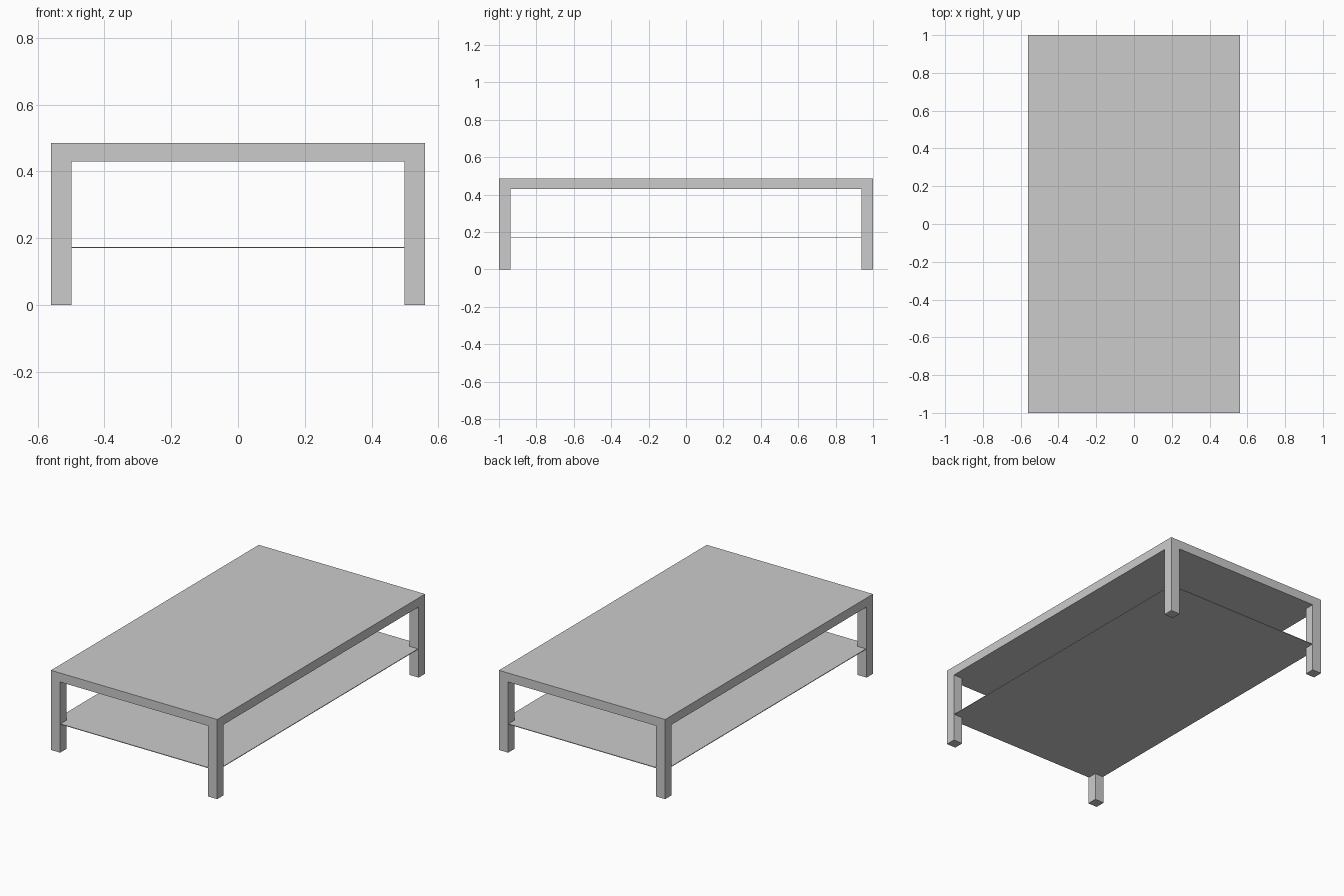
import bpy

if "Cube" in bpy.data.objects:
    bpy.data.objects.remove(bpy.data.objects["Cube"])

HALF_X, HALF_Y = 0.56, 1.0
HEIGHT, TOP_UNDER = 0.485, 0.43
LEG = 0.062


def box(name, x0, x1, y0, y1, z0, z1):
    bpy.ops.mesh.primitive_cube_add(
        size=1, location=((x0 + x1) / 2, (y0 + y1) / 2, (z0 + z1) / 2))
    ob = bpy.context.object
    ob.name = name
    ob.scale = (x1 - x0, y1 - y0, z1 - z0)
    bpy.ops.object.transform_apply(location=False, rotation=False, scale=True)
    return ob


# Thick table top
box("table_top", -HALF_X, HALF_X, -HALF_Y, HALF_Y, TOP_UNDER, HEIGHT)

# Square legs flush with the corners
for x_name, sx in (("left", -1), ("right", 1)):
    for y_name, sy in (("front", -1), ("back", 1)):
        xs = sorted((sx * HALF_X, sx * (HALF_X - LEG)))
        ys = sorted((sy * HALF_Y, sy * (HALF_Y - LEG)))
        box(f"{y_name}_{x_name}_leg", *xs, *ys, 0, TOP_UNDER)

# Thin lower shelf let into the legs, just inside their outer faces
INSET = 0.004
box("lower_shelf", -HALF_X + INSET, HALF_X - INSET,
    -HALF_Y + INSET, HALF_Y - INSET, 0.170, 0.174)
